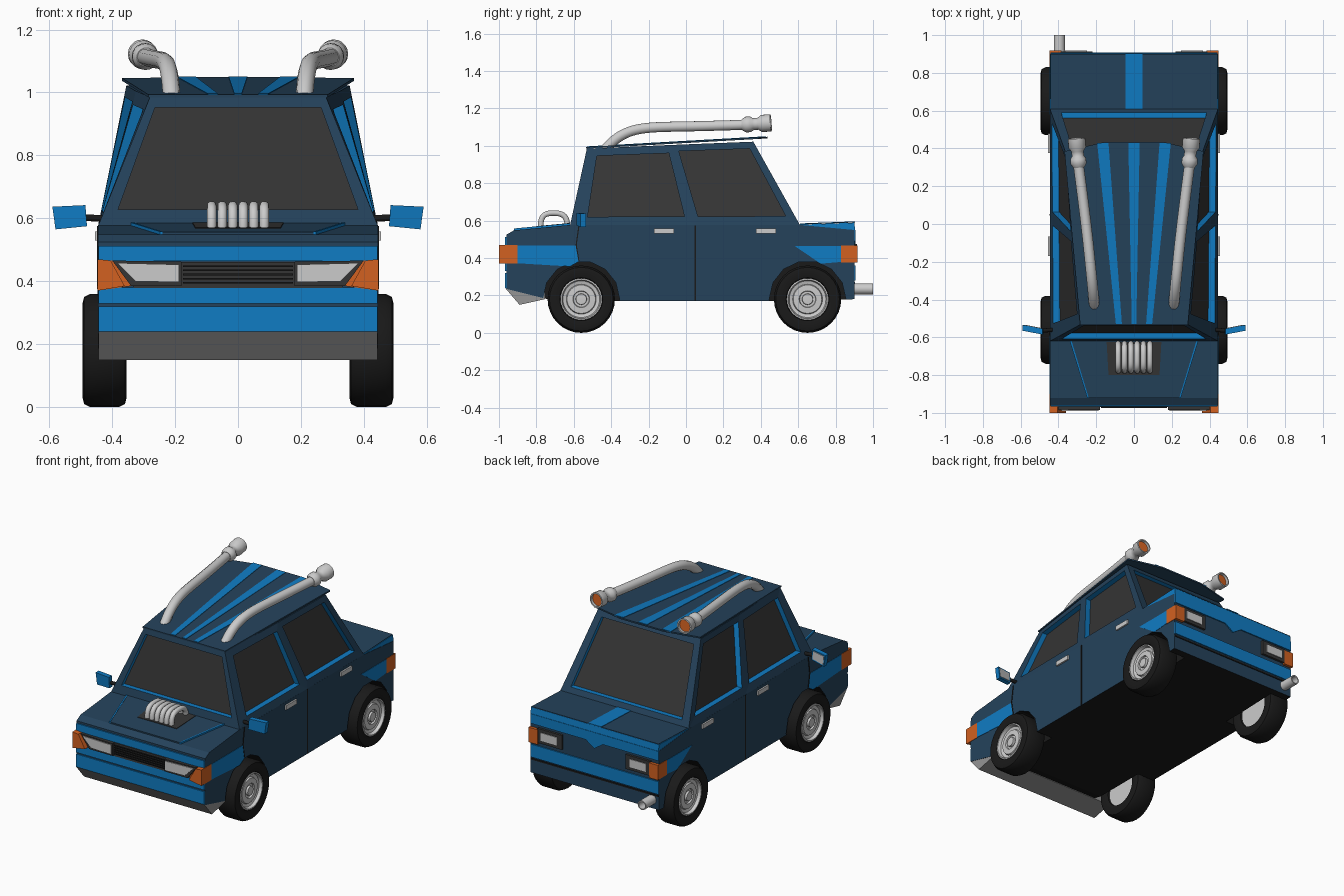
import bpy, bmesh, math
from mathutils import Vector, Matrix

if "Cube" in bpy.data.objects:
    bpy.data.objects.remove(bpy.data.objects["Cube"])


def material(name, *rgb):
    m = bpy.data.materials.new(name)
    m.diffuse_color = (*rgb, 1)
    m.use_nodes = True
    m.node_tree.nodes["Principled BSDF"].inputs["Base Color"].default_value = m.diffuse_color
    return m


NAVY = material("navy", .018, .055, .105)
BLUE = material("blue", .005, .2, .55)
GLASS = material("dark_glass", .035, .035, .035)
BLACK = material("black", .01, .01, .01)
ORANGE = material("orange", .65, .12, .015)
GREY = material("mid_grey", .3, .3, .3)


def finish(name, bm, mats=(), smooth=None):
    bmesh.ops.remove_doubles(bm, verts=bm.verts, dist=1e-5)
    bmesh.ops.recalc_face_normals(bm, faces=bm.faces)
    me = bpy.data.meshes.new(name)
    bm.to_mesh(me)
    bm.free()
    for m in mats:
        me.materials.append(m)
    if smooth:
        me.polygons.foreach_set("use_smooth", [True] * len(me.polygons))
        me.set_sharp_from_angle(angle=math.radians(smooth))
    ob = bpy.data.objects.new(name, me)
    bpy.context.collection.objects.link(ob)
    return ob


def prism(name, pts, vec, mat=None):
    """Polygon swept along a vector."""
    bm = bmesh.new()
    f = bm.faces.new([bm.verts.new(p) for p in pts])
    r = bmesh.ops.extrude_face_region(bm, geom=[f], use_keep_orig=True)
    bmesh.ops.translate(bm, vec=vec, verts=[v for v in r["geom"] if isinstance(v, bmesh.types.BMVert)])
    return finish(name, bm, [mat] if mat else [])


def yz(name, pts, x0, x1, mat=None):
    return prism(name, [(x0, y, z) for y, z in pts], (x1 - x0, 0, 0), mat)


def xz(name, pts, y0, y1, mat=None, s=1):
    return prism(name, [(s * x, y0, z) for x, z in pts], (0, y1 - y0, 0), mat)


def box(name, x, y, z, mat=None, s=1):
    return xz(name, [(x[0], z[0]), (x[1], z[0]), (x[1], z[1]), (x[0], z[1])], y[0], y[1], mat, s)


def lathe(name, profile, loc, axis, mat=None, steps=32):
    bm = bmesh.new()
    vs = [bm.verts.new((r, 0, h)) for r, h in profile]
    es = [bm.edges.new(p) for p in zip(vs, vs[1:])]
    bmesh.ops.spin(bm, geom=vs + es, cent=(0, 0, 0), axis=(0, 0, 1), angle=math.tau, steps=steps)
    bm.transform(Matrix.Translation(loc) @ Vector(axis).to_track_quat('Z', 'Y').to_matrix().to_4x4())
    return finish(name, bm, [mat] if mat else [], 35)


def tube(name, pts, r, mat=None):
    cu = bpy.data.curves.new(name, 'CURVE')
    cu.dimensions = '3D'
    cu.bevel_depth, cu.bevel_resolution, cu.use_fill_caps = r, 3, True
    sp = cu.splines.new('NURBS')
    sp.points.add(len(pts) - 1)
    for p, co in zip(sp.points, pts):
        p.co = (*co, 1)
    sp.use_endpoint_u, sp.order_u, sp.resolution_u = True, min(4, len(pts)), 6
    if mat:
        cu.materials.append(mat)
    ob = bpy.data.objects.new(name, cu)
    bpy.context.collection.objects.link(ob)
    bpy.ops.object.select_all(action='DESELECT')
    ob.select_set(True)
    bpy.context.view_layer.objects.active = ob
    bpy.ops.object.convert(target='MESH')


# Lower body with wheel arches cut out
body = yz("body", [(-.96, .235), (-.96, .525), (-.92, .548), (-.62, .577), (.61, .577),
                   (.9, .55), (.9, .18), (.6, .17), (-.7, .17)], -.445, .445, NAVY)
body.data.materials.append(BLACK)
for p in body.data.polygons:
    if p.normal.z < -.5:
        p.material_index = 1
bm = bmesh.new()
for s in (-1, 1):
    for y in (-.56, .65):
        bmesh.ops.create_cone(bm, cap_ends=True, segments=14, radius1=.205, radius2=.205, depth=.2,
                              matrix=Matrix.Translation((s * .43, y, .18)) @ Matrix.Rotation(math.pi / 2, 4, 'Y'))
for f in bm.faces:
    f.material_index = 1
cutter = finish("arch_cutter", bm, [NAVY, BLACK])
cutter.hide_render = True
cutter.hide_viewport = True
mod = body.modifiers.new("arches", 'BOOLEAN')
mod.operation, mod.object, mod.solver = 'DIFFERENCE', cutter, 'EXACT'

# Cabin: each side is a framed panel with a recessed window
cab = bmesh.new()


def quad(pts, idx):
    cab.faces.new([cab.verts.new(p) for p in pts]).material_index = idx


def window(a, b, c, d, rect, inset):
    a, b, c, d = map(Vector, (a, b, c, d))
    u0, v0, u1, v1 = rect
    at = lambda u, v: a.lerp(b, u).lerp(d.lerp(c, u), v)
    out = [a, b, c, d]
    inn = [at(u0, v0), at(u1, v0), at(u1, v1), at(u0, v1)]
    deep = [p + Vector(inset) for p in inn]
    for i in range(4):
        j = (i + 1) % 4
        quad([out[i], out[j], inn[j], inn[i]], 0)
        quad([inn[i], inn[j], deep[j], deep[i]], 1)
    quad(deep, 2)


Z = .575
base = [(.445, -.62, Z), (.445, .05, Z), (.445, .61, Z)]
top = [(.28, -.53, .985), (.325, -.07, 1.005), (.355, .36, 1.022)]
flip = lambda p: (-p[0], p[1], p[2])
for s in (1, -1):
    B, T = (base, top) if s > 0 else ([flip(p) for p in base], [flip(p) for p in top])
    window(B[0], B[1], T[1], T[0], (.13, .11, .93, .9), (-.035 * s, 0, 0))
    window(B[1], B[2], T[2], T[1], (.05, .11, .91, .92), (-.035 * s, 0, 0))
window(flip(base[0]), base[0], top[0], flip(top[0]), (.05, .13, .95, .92), (0, .03, 0))
window(base[2], flip(base[2]), flip(top[2]), top[2], (.06, .08, .94, .92), (0, -.03, 0))
for a, b in ((0, 1), (1, 2)):
    for ring in (base, top):
        quad([ring[a], ring[b], flip(ring[b]), flip(ring[a])], 0)
finish("cabin", cab, [NAVY, BLUE, GLASS])

# Roof slab with rear overhang and fanned stripes
roof_z = lambda y: .985 + (y + .53) * .0565
outline = [(-.285, -.535), (.285, -.535), (.368, .385), (.15, .435), (-.15, .435), (-.368, .385)]
prism("roof", [(x, y, roof_z(y)) for x, y in outline], (0, 0, .009), NAVY)
for f, r, w0, w1 in ((-.08, -.165, .016, .03), (0, 0, .012, .03), (.08, .165, .016, .03)):
    pts = [(f - w0, -.53), (f + w0, -.53), (r + w1, .428), (r - w1, .428)]
    prism("roof_stripe", [(x, y, roof_z(y) + .006) for x, y in pts], (0, 0, .006), BLUE)

# Hood: raised panel, blue creases, engine bay and header pipes
hood_z = lambda y: .549 + (y + .92) * .095
prism("hood_panel", [(x, y, hood_z(y) - .005) for x, y in ((-.33, -.62), (-.24, -.92), (.24, -.92), (.33, -.62))],
      (0, 0, .012), NAVY)
for s in (-1, 1):
    prism("hood_crease", [(s * x, y, hood_z(y) - .004) for x, y in
                          ((.33, -.62), (.24, -.92), (.248, -.92), (.34, -.62))], (0, 0, .013), BLUE)
prism("engine_bay", [(x, y, hood_z(y)) for x, y in ((-.145, -.625), (-.135, -.8), (.135, -.8), (.145, -.625))],
      (0, 0, .01), GLASS)
for i in range(6):
    x = (i - 2.5) * .0335
    tube("engine_pipe", [(x, -.775, .55), (x, -.785, .635), (x, -.71, .645), (x, -.63, .635), (x, -.635, .56)], .0155)

# Front end
box("front_upper_band", (-.443, .443), (-.967, -.95), (.465, .512), BLUE)
box("front_mid_band", (-.443, .443), (-.967, -.95), (.33, .38), BLUE)
box("front_bumper_band", (-.443, .443), (-.967, -.95), (.24, .32), BLUE)
xz("grille", [(-.39, .462), (.39, .462), (.33, .378), (-.33, .378)], -.968, -.95, GLASS)
for i in range(5):
    z = .393 + i * .013
    box("grille_slat", (-.175, .175), (-.975, -.96), (z, z + .005), BLACK)
yz("front_spoiler", [(-.967, .24), (-.89, .15), (-.755, .18), (-.755, .215)], -.443, .443, GREY)

# Rear end and trunk
xz("rear_upper_band", [(-.443, .55), (.443, .55), (.443, .49), (.06, .49), (0, .45), (-.06, .49), (-.443, .49)],
   .89, .907, BLUE)
box("rear_bumper_band", (-.443, .443), (.89, .907), (.28, .36), BLUE)
box("rear_bumper_line", (-.443, .443), (.89, .904), (.262, .272), BLACK)
yz("trunk_lid", [(.6, .57), (.6, .578), (.9, .589), (.905, .545)], -.443, .443, BLUE)
prism("trunk_top", [(x, y, .579 + (y - .61) * .038) for x, y in ((-.44, .61), (.44, .61), (.44, .9), (-.44, .9))],
      (0, 0, .003), NAVY)
prism("trunk_stripe", [(x, y, .58 + (y - .61) * .038) for x, y in ((-.045, .61), (.045, .61), (.045, .903), (-.045, .903))],
      (0, 0, .005), BLUE)
lathe("exhaust", [(0, 0), (.029, 0), (.029, .14), (.022, .14), (.022, .08), (0, .08)], (-.395, .86, .235), (0, 1, 0))

tyre = [(.11, -.06), (.15, -.07), (.17, -.065), (.18, -.045), (.18, .045), (.17, .065), (.15, .07), (.115, .062),
        (.11, .04)]
rim = [(0, -.05), (.11, -.05), (.112, .062), (.104, .064), (.098, .045), (.08, .04), (.076, .05), (.045, .052),
       (.042, .042), (.03, .042), (.028, .055), (0, .057)]
muzzle = [(0, 0), (.03, 0), (.042, .02), (.042, .045), (.032, .06), (.032, .085), (.046, .105), (.046, .155),
          (.038, .155), (.036, .11)]

for s in (-1, 1):
    # Wheels
    for y in (-.56, .65):
        lathe("tyre", tyre, (s * .424, y, .18), (s, 0, 0), BLACK)
        lathe("rim", rim, (s * .424, y, .18), (s, 0, 0))
    # Lights
    xz("headlight_frame", [(.18, .385), (.18, .462), (.4, .466), (.34, .385)], -.985, -.95, GLASS, s)
    xz("headlight", [(.187, .397), (.187, .453), (.383, .458), (.325, .4)], -.99, -.95, None, s)
    xz("front_corner_light", [(.447, .37), (.447, .47), (.395, .465), (.34, .385)], -.97, -.9, ORANGE, s)
    xz("front_corner_lens", [(.447, .37), (.447, .47), (.405, .466), (.36, .385)], -1, -.96, ORANGE, s)
    box("tail_light_frame", (.22, .39), (.89, .914), (.385, .475), GLASS, s)
    box("tail_light", (.25, .365), (.89, .918), (.405, .455), None, s)
    box("rear_corner_light", (.385, .448), (.83, .918), (.375, .468), ORANGE, s)
    # Side blue flashes, seams and handles
    yz("front_flash", [(-.9, .468), (-.59, .468), (-.575, .38), (-.62, .355), (-.9, .372)], s * .43, s * .447, BLUE)
    yz("rear_flash", [(.58, .465), (.84, .465), (.84, .38), (.72, .37)], s * .43, s * .447, BLUE)
    box("door_seam", (.43, .447), (.046, .054), (.172, .575), BLACK, s)
    yz("front_door_seam", [(-.575, .575), (-.59, .47), (-.575, .385), (-.57, .385), (-.584, .47), (-.569, .575)],
       s * .43, s * .448, BLACK)
    for y in (-.17, .375):
        box("door_handle", (.43, .455), (y, y + .105), (.53, .558), None, s)
    # Door mirrors
    tube("mirror_stalk", [(s * .43, -.56, .6), (s * .49, -.565, .602)], .011, BLACK)
    prism("mirror", [(s * .48, -.585, .575), (s * .58, -.565, .565), (s * .59, -.565, .637), (s * .485, -.585, .642)],
          (0, .03, 0), BLUE)
    prism("mirror_glass", [(s * .49, -.56, .583), (s * .575, -.543, .575), (s * .58, -.543, .63), (s * .493, -.56, .634)],
          (0, .009, 0))
    # Roof exhaust stacks
    tube("roof_pipe", [(s * .21, -.44, .97), (s * .215, -.37, 1.06), (s * .23, -.23, 1.11), (s * .25, -.02, 1.1),
                       (s * .295, .32, 1.113)], .028)
    end, axis = Vector((s * .292, .3, 1.112)), Vector((s * .08, 1, .07)).normalized()
    lathe("roof_pipe_tip", muzzle, end, axis, None, 20)
    lathe("roof_pipe_glow", [(0, .14), (.039, .14)], end, axis, ORANGE, 20)
